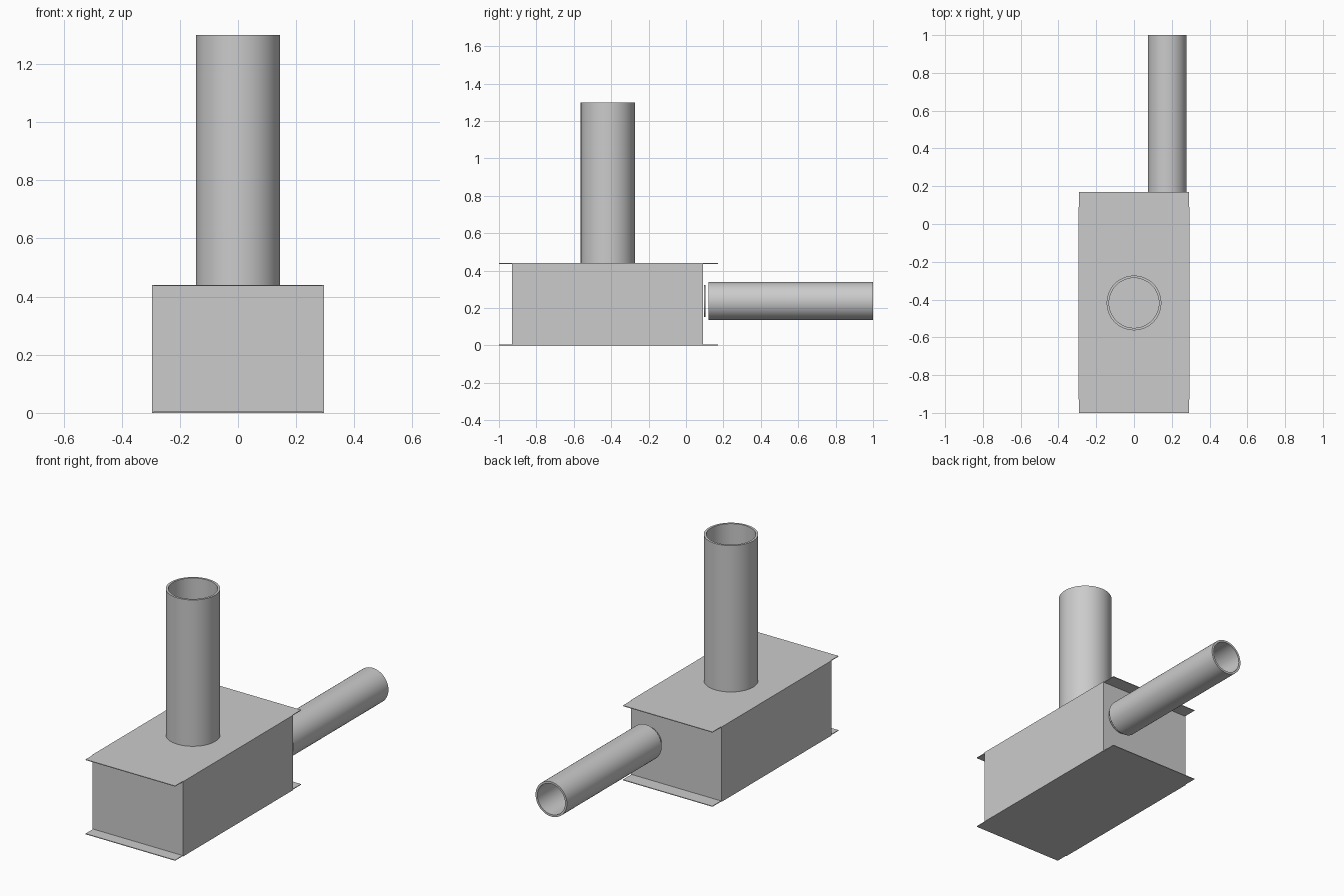
import bpy, bmesh, math
from mathutils import Matrix

if "Cube" in bpy.data.objects:
    bpy.data.objects.remove(bpy.data.objects["Cube"])

SEG = 48
T = 0.004                      # sheet thickness
X, Y0, Y1, H = 0.295, -0.93, 0.09, 0.44


def finish(name, bm):
    bmesh.ops.recalc_face_normals(bm, faces=bm.faces[:])
    mesh = bpy.data.meshes.new(name)
    bm.to_mesh(mesh)
    bm.free()
    ob = bpy.data.objects.new(name, mesh)
    bpy.context.collection.objects.link(ob)
    return ob


def panel(name, lo, hi):
    bm = bmesh.new()
    bmesh.ops.create_cube(bm, size=1)
    for v in bm.verts:
        v.co = [lo[i] + (v.co[i] + 0.5) * (hi[i] - lo[i]) for i in range(3)]
    return finish(name, bm)


def tube(name, outer, inner, length, matrix):
    bm = bmesh.new()
    rings = []
    for r, z in ((outer, 0), (outer, length), (inner, length), (inner, 0)):
        rings.append([bm.verts.new((r * math.cos(a), r * math.sin(a), z))
                      for a in (2 * math.pi * i / SEG for i in range(SEG))])
    for k in range(4):
        a, b = rings[k], rings[(k + 1) % 4]
        for i in range(SEG):
            j = (i + 1) % SEG
            bm.faces.new((a[i], a[j], b[j], b[i]))
    bm.transform(matrix)
    ob = finish(name, bm)
    bpy.ops.object.select_all(action='DESELECT')
    ob.select_set(True)
    bpy.context.view_layer.objects.active = ob
    bpy.ops.object.shade_smooth_by_angle(angle=math.radians(35))
    return ob


# Side, front and back walls
panel("left_wall", (-X, Y0, 0), (-X + T, Y1, H))
panel("right_wall", (X - T, Y0, 0), (X, Y1, H))
panel("front_wall", (-X + T, Y0, 0), (X - T, Y0 + T, H))
panel("back_wall", (-X + T, Y1 - T, 0), (X - T, Y1, H))

# Top and bottom plates overhang front and back
for name, z in (("bottom_plate", 0), ("top_plate", H - T)):
    panel(name, (-X + T, -1, z), (X - T, 0.17, z + T))

# Vertical stack standing on the lid
tube("vertical_pipe", 0.145, 0.132, 1.30 - H, Matrix.Translation((0, -0.418, H)))

# Horizontal outlet pipe and its thin seat ring
back = Matrix.Rotation(-math.pi / 2, 4, 'X')
tube("outlet_pipe", 0.102, 0.09, 0.88, Matrix.Translation((0.176, 0.12, 0.237)) @ back)
tube("outlet_seat_ring", 0.086, 0.076, 0.008, Matrix.Translation((0.176, 0.097, 0.237)) @ back)
